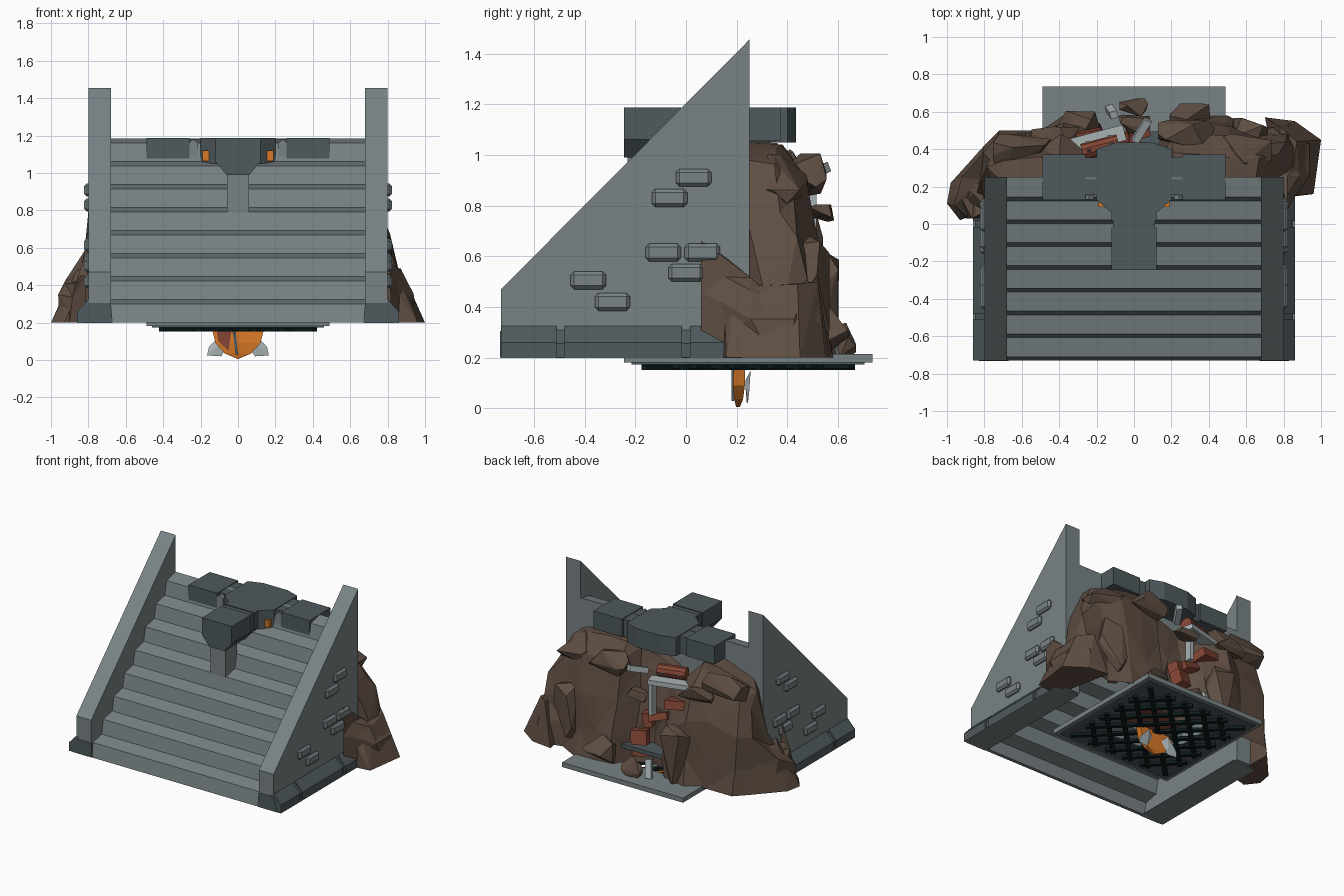
import bpy, bmesh, math, random
from mathutils import Vector, Matrix, Euler

if "Cube" in bpy.data.objects:
    bpy.data.objects.remove(bpy.data.objects["Cube"])

random.seed(11)

def mat(name, c):
    m = bpy.data.materials.new(name)
    m.diffuse_color = (*c, 1)
    m.use_nodes = True
    m.node_tree.nodes["Principled BSDF"].inputs["Base Color"].default_value = m.diffuse_color
    return m

STONE = mat("grey stone", (.19, .225, .235))
DARK = mat("dark stone", (.078, .1, .108))
ROCK = mat("brown rock", (.115, .077, .056))
ORANGE = mat("orange glow", (.68, .19, .02))
RED = mat("rust red", (.23, .06, .035))
MESH = mat("black green iron", (.004, .012, .012))
METAL = mat("pale metal", (.40, .45, .46))

def finish(bm, name, m):
    bmesh.ops.recalc_face_normals(bm, faces=bm.faces)
    me = bpy.data.meshes.new(name)
    bm.to_mesh(me)
    bm.free()
    me.materials.append(m)
    o = bpy.data.objects.new(name, me)
    bpy.context.collection.objects.link(o)
    return o

def prism(name, pts, axis, a, b, m):
    """Extrude a 2D profile along an axis from a to b."""
    def at(p, t):
        return {'x': (t, p[0], p[1]), 'y': (p[0], t, p[1]), 'z': (p[0], p[1], t)}[axis]
    bm = bmesh.new()
    lo = [bm.verts.new(at(p, a)) for p in pts]
    hi = [bm.verts.new(at(p, b)) for p in pts]
    n = len(pts)
    bm.faces.new(lo)
    bm.faces.new(hi)
    for i in range(n):
        bm.faces.new((lo[i], lo[(i + 1) % n], hi[(i + 1) % n], hi[i]))
    return finish(bm, name, m)

def box(name, c, size, m, rot=(0, 0, 0), bevel=0):
    bm = bmesh.new()
    bmesh.ops.create_cube(bm, size=1, matrix=Matrix.Diagonal((*size, 1)))
    if bevel:
        bmesh.ops.bevel(bm, geom=bm.edges[:], offset=bevel, segments=1, affect='EDGES')
    bm.transform(Matrix.Translation(c) @ Euler(rot).to_matrix().to_4x4())
    return finish(bm, name, m)

def hull(name, pts, m):
    bm = bmesh.new()
    for p in pts:
        bm.verts.new(p)
    bmesh.ops.convex_hull(bm, input=bm.verts[:])
    junk = [v for v in bm.verts if not v.link_faces]
    bmesh.ops.delete(bm, geom=junk, context='VERTS')
    return finish(bm, name, m)

def chunk(name, c, r, n=14):
    """Angular rock: hull of random points on an ellipsoid."""
    pts = []
    for _ in range(n):
        d = Vector([random.gauss(0, 1) for _ in range(3)]).normalized()
        pts.append([c[i] + max(-.85, min(.85, d[i] * 1.1)) * r[i] for i in range(3)])
    return hull(name, [(max(-1, min(1, p[0])), p[1], max(.2, p[2])) for p in pts], ROCK)

# staircase: folded sheet with sloped risers, open below
N, Y0, Z0, DY, DZ = 8, -.73, .2, .122, .123
top, under = [], []
for i in range(N):
    y, z = Y0 + i * DY, Z0 + i * DZ
    top += [(y, z), (y + .02, z + .1)]
    under += [(y + .025, z - (.02 if i else 0)), (y + .045, z + .08)]
top += [(.25, 1.185), (.25, .85)]
under += [(.22, 1.15), (.22, .85)]
prism("stairs", top + under[::-1], 'x', -.69, .69, STONE)

# side walls, plinths and raised bricks
BRICKS = [(.03, .91), (-.065, .83), (-.09, .615), (.065, .615),
          (0, .535), (-.385, .505), (-.29, .42)]
for s, side in ((1, "right"), (-1, "left")):
    prism(side + "_wall", [(-.73, .2), (-.73, .47), (.25, 1.455), (.25, .2)],
          'x', s * .68, s * .80, STONE)
    for a, b in ((-.73, -.51), (-.48, -.015), (.015, .22)):
        prism(side + "_plinth", [(s * .78, .203), (s * .86, .203), (s * .86, .26), (s * .80, .325), (s * .78, .325)],
              'y', a, b, DARK)
    prism(side + "_plinth_core", [(s * .78, .2), (s * .85, .2), (s * .85, .255), (s * .79, .32)],
          'y', -.72, .22, DARK)
    box(side + "_plinth_base", (s * .765, -.255, .2015), (.19, .95, .004), STONE)
    prism(side + "_plinth_front", [(s * .67, .2), (s * .83, .2), (s * .80, .305), (s * .68, .305)],
          'y', -.733, -.70, DARK)
    for y, z in BRICKS:
        box(side + "_brick", (s * .8, y, z), (.045, .14, .07), STONE, bevel=.014)

# cross-shaped cap on top of the stairs
prism("cap_centre", [(-.2, .13), (-.2, .4), (-.1, .435), (.1, .435), (.2, .4), (.2, .13), (.12, .06), (-.12, .06)],
      'z', 1.05, 1.187, DARK)
beam = [(-.12, 1.187), (.12, 1.187), (.12, 1.06), (.06, .99), (-.06, .99), (-.12, 1.06)]
prism("cap_front_beam", beam, 'y', -.245, -.02, DARK)
prism("cap_neck", [(x * .93, z - .006) for x, z in beam], 'y', -.02, .02, DARK)
prism("cap_rear_beam", beam, 'y', .02, .12, DARK)
box("cap_post", (0, -.165, .9), (.12, .13, .22), STONE)
for s, side in ((1, "right"), (-1, "left")):
    box(side + "_arm", (s * .375, .25, 1.122), (.23, .245, .13), DARK)
    box(side + "_arm_link", (s * .23, .255, 1.118), (.12, .2, .128), DARK)
    prism(side + "_tongue", [(s * .213, 1.06), (s * .263, 1.06), (s * .263, 1.16), (s * .24, 1.18), (s * .213, 1.16)],
          'y', .13, .18, STONE)
    box(side + "_lamp", (s * .172, .115, 1.092), (.034, .05, .055), ORANGE)

# rocky back: jittered shell leaning onto the stairs; (x, y, top height) per column
COLS = [(-.815, .06, .66), (-.9, .03, .45), (-.98, .12, .45), (-.93, .26, .58), (-.80, .42, .9),
        (-.72, .5, .97), (-.5, .5, 1.05), (-.38, .58, 1.05), (-.2, .54, .85), (-.12, .4, .92),
        (0, .38, .98), (.12, .42, 1.0), (.2, .56, 1.05), (.35, .58, 1.05), (.5, .58, 1.02),
        (.65, .5, .98), (.82, .54, .75), (.97, .45, .48), (.95, .28, .5), (.86, .15, .6), (.815, .06, .66)]
LEVELS = [(0, 0), (.25, .07), (.55, .16), (.85, .36), (1, .62), (1.0, 1)]
bm = bmesh.new()
rows = []
for x, y, zt in COLS:
    wide = .805 if y < .24 else .76
    ax, ay = max(-wide, min(wide, x)), min(y, .24)
    col = []
    for k, (t, f) in enumerate(LEVELS):
        j = .022 if 0 < k < 5 and y > .07 else 0
        px = x + (ax - x) * f + random.uniform(-j, j)
        py = y + (ay - y) * f + random.uniform(-j, j)
        pz = .2 + (zt - .2) * t + random.uniform(-j, j)
        lim = 1 if pz < .48 else .82
        col.append(bm.verts.new((max(-lim, min(lim, px)), py, pz)))
    rows.append(col)
for a, b in zip(rows, rows[1:]):
    for k in range(len(LEVELS) - 1):
        bm.faces.new((a[k], a[k + 1], b[k + 1], b[k]))
bmesh.ops.triangulate(bm, faces=bm.faces[:])
finish(bm, "rock_face", ROCK)

# side boulders beside the walls
hull("right_boulder", [(.79, .14, .2), (.96, .16, .2), (1, .45, .2), (.86, .55, .2), (.7, .57, .2), (.79, .15, .45),
                       (.84, .2, .48), (.88, .3, .46), (.87, .44, .49), (.78, .52, .5), (.92, .35, .36)], ROCK)
hull("left_boulder", [(-.79, .08, .2), (-.93, .02, .2), (-1, .11, .2), (-.98, .22, .2), (-.8, .42, .2),
                      (-.8, .1, .5), (-.86, .16, .48), (-.9, .2, .42), (-.82, .34, .5), (-.93, .1, .33)], ROCK)

# loose boulders and ledges
for c, r in [((-.3, .54, .4), (.13, .1, .25)), ((-.42, .48, .86), (.15, .1, .05)),
             ((.3, .56, .3), (.13, .1, .13)), ((.58, .49, .45), (.16, .09, .28)),
             ((.28, .47, .92), (.18, .1, .1)), ((.6, .38, .9), (.16, .12, .12)),
             ((-.6, .38, .92), (.18, .12, .12)), ((0, .54, .77), (.1, .07, .04)),
             ((0, .62, .27), (.09, .06, .08))]:
    chunk("boulder", c, r)

# wrecked machinery in the gap of the rock
tilt = math.atan2(.08, .3)
box("frame_bar", (-.2, .45, .87), (.31, .085, .035), METAL, (0, 0, tilt))
for x, y in ((-.33, .43), (-.07, .49)):
    box("frame_leg", (x, y, .74), (.03, .05, .23), METAL)
bm = bmesh.new()
bmesh.ops.create_cone(bm, cap_ends=True, segments=10, radius1=.045, radius2=.045, depth=.2,
                      matrix=Matrix.Translation((-.18, .41, .935)) @ Matrix.Rotation(tilt, 4, 'Z') @ Matrix.Rotation(math.pi / 2, 4, 'Y'))
finish(bm, "red_drum", RED)
for d in (-.06, .06):
    box("drum_band", (-.18 + d, .41 + d * .27, .935), (.02, .07, .07), DARK, (math.pi / 4, 0, tilt))
for c, sz, r in [((.02, .5, .44), (.11, .08, .1), (.2, .1, .3)), ((-.1, .45, .6), (.14, .06, .05), (.3, .3, .2)),
                 ((.0, .43, .55), (.06, .08, .1), (.1, .2, .3)), ((-.24, .4, .72), (.16, .2, .06), (.2, .1, .2))]:
    box("red_scrap", c, sz, RED, r)
box("bent_pipe", (.04, .5, .93), (.04, .14, .04), METAL, (.3, .2, -.5))
box("loose_plate", (-.12, .6, .28), (.04, .04, .13), METAL, (.3, .1, .3))

# floor frame with an opening, dark underside and diagonal grating
CY = .245
for s in (1, -1):
    box("floor_frame_side", (s * .37, CY, .198), (.24, .98, .034), STONE)
    box("floor_frame_end", (0, CY + s * .37, .198), (.5, .24, .034), STONE)
    box("frame_underside_side", (s * .355, CY, .178), (.21, .92, .008), DARK)
    box("frame_underside_end", (0, CY + s * .355, .178), (.5, .21, .008), DARK)
box("sunken_red_panel", (0, CY, .27), (.36, .3, .04), RED, (.1, .1, .3))
box("sunken_dark_panel", (0, CY, .33), (.6, .5, .03), DARK)
for i in range(-4, 5):
    c = i * .15
    x0, x1 = max(-.41, c - .41), min(.41, c + .41)
    for s in (1, -1):
        xm = (x0 + x1) / 2
        box("grate_bar", (xm, CY + s * (xm - c), .165 + .003 * s),
            ((x1 - x0) * math.sqrt(2), .032, .02), MESH, (0, 0, s * math.pi / 4))

# hanging orange lamp with metal fins
hull("lamp_body", [(s * x, y, z) for s in (1, -1) for x, y, z in
     ((.14, .19, .17), (.14, .232, .17), (.12, .185, .09), (.12, .232, .09),
      (.07, .19, .035), (.07, .225, .035), (0, .198, .005), (0, .212, .005))], ORANGE)
prism("lamp_red_pane", [(-.115, .16), (-.105, .1), (-.05, .05), (-.035, .16)], 'y', .181, .189, RED)
prism("lamp_centre_rib", [(-.03, .16), (-.012, .16), (.0, .03), (-.012, .03)], 'y', .180, .189, DARK)
for s in (1, -1):
    hull("lamp_fin", [(s * .165, .245, .025), (s * .155, .25, .07), (s * .09, .24, .02), (s * .04, .235, .11),
                      (s * .08, .255, .15), (s * .1, .235, .08)], METAL)
